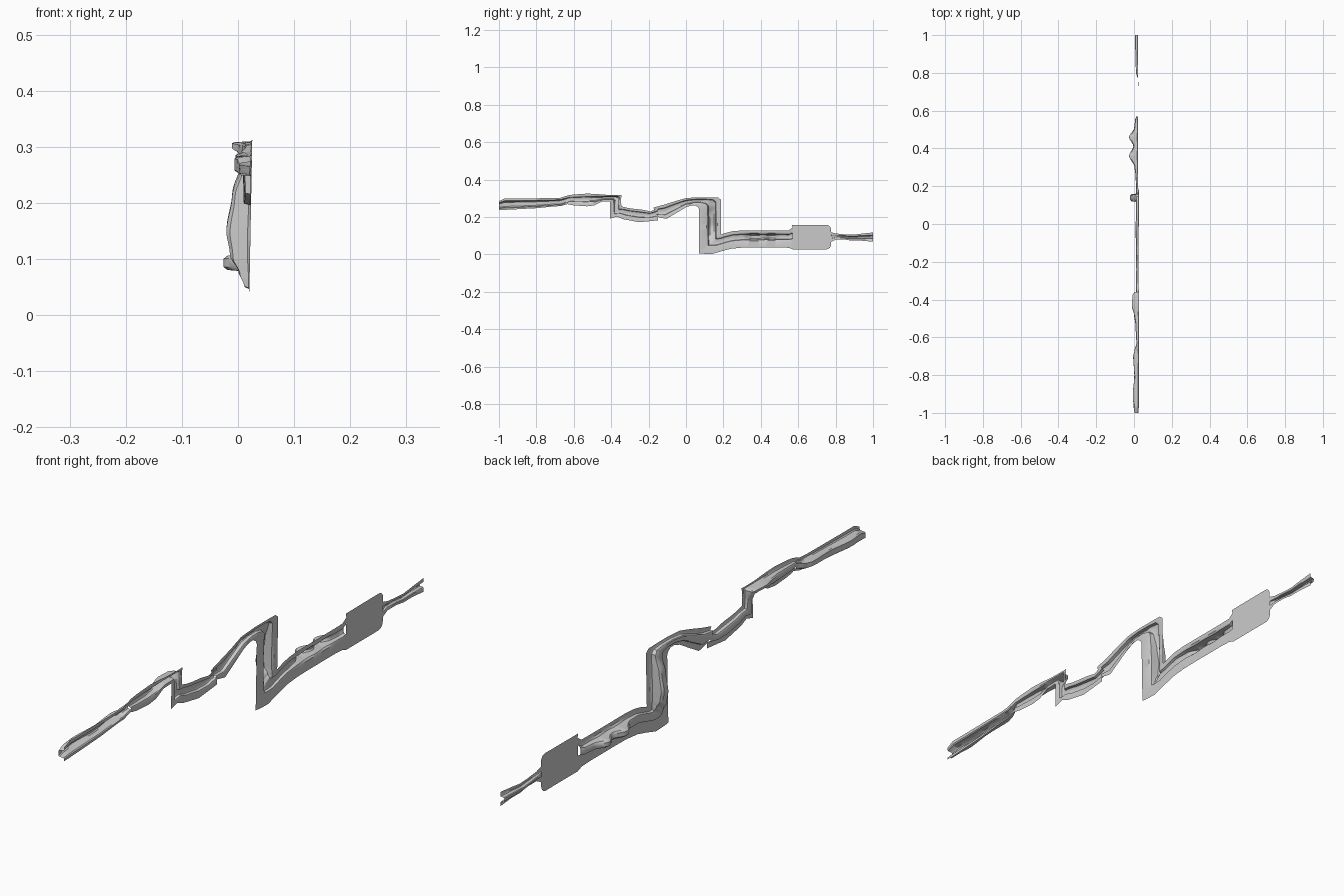
import bpy, math


def sheet_x(z):
    # the flange sheet leans very slightly with height
    return 0.0195 + 0.019 * z


def finish(name, verts, faces):
    me = bpy.data.meshes.new(name)
    me.from_pydata(verts, [], faces)
    me.update()
    ob = bpy.data.objects.new(name, me)
    bpy.context.collection.objects.link(ob)
    bpy.context.view_layer.objects.active = ob
    ob.select_set(True)
    bpy.ops.object.shade_smooth_by_angle(angle=math.radians(35))
    ob.select_set(False)
    return ob


def channel(name, stations, band_start, band_end, steps=6):
    """Loft a flanged channel. Station: upper y, z, lower y, z, channel depth.
    Bands give the channel's place across the strip (0 lower, 1 upper)."""
    rows = []
    for i in range(len(stations) - 1):
        a, b = stations[i], stations[i + 1]
        for k in range(steps + (i == len(stations) - 2)):
            t = k / steps
            s = t * t * (3 - 2 * t)
            row = [p + (q - p) * t for p, q in zip(a[:4], b[:4])]
            rows.append(row + [a[4] + (b[4] - a[4]) * s])
    verts, faces = [], []
    n = 10
    for r, (uy, uz, ly, lz, d) in enumerate(rows):
        t = r / (len(rows) - 1)
        f0, f1 = [p + (q - p) * t for p, q in zip(band_start, band_end)]
        section = [(0, 0), (f0 - .09, 0), (f0 - .03, .12), (f0, .85), (f0 + .06, 1),
                   (f1 - .06, 1), (f1, .85), (f1 + .03, .12), (f1 + .09, 0), (1, 0)]
        for f, h in section:
            y, z = ly + (uy - ly) * f, lz + (uz - lz) * f
            verts.append((sheet_x(z) - d * h, y, z))
        if r:
            for j in range(n - 1):
                p = (r - 1) * n + j
                faces.append((p, p + 1, p + n + 1, p + n))
    return finish(name, verts, faces)


# long thin strip at the front end
channel("front_strip", [
    (-1, .285, -1, .237, .022), (-.97, .299, -.97, .238, .026),
    (-.91, .299, -.91, .241, .031), (-.80, .300, -.80, .247, .023),
    (-.70, .301, -.70, .257, .029), (-.67, .303, -.67, .258, .022),
    (-.63, .316, -.63, .270, .012)], (.25, .72), (.22, .70))

# raised stretch and the small downward jog
channel("upper_jog", [
    (-.63, .316, -.63, .268, .012), (-.60, .320, -.60, .262, .014),
    (-.53, .325, -.53, .257, .018), (-.48, .323, -.49, .262, .024),
    (-.42, .318, -.45, .282, .036), (-.365, .317, -.405, .284, .034),
    (-.345, .318, -.405, .270, .026), (-.348, .285, -.405, .240, .014),
    (-.345, .257, -.405, .192, .012), (-.32, .250, -.37, .202, .012),
    (-.29, .245, -.335, .188, .013), (-.24, .240, -.25, .172, .014),
    (-.19, .230, -.20, .177, .013), (-.15, .245, -.15, .182, .013)],
    (.38, .72), (.40, .78))

# arch rising to the big corner
channel("arch", [
    (-.175, .250, -.15, .200, .012), (-.12, .265, -.105, .190, .014),
    (-.06, .284, -.05, .222, .015), (0, .301, 0, .252, .016),
    (.06, .305, .03, .262, .014), (.13, .305, .05, .262, .014),
    (.172, .304, .065, .252, .015), (.187, .292, .07, .240, .018)],
    (.30, .75), (.42, .73))

# tall drop with a swelling channel
channel("vertical_drop", [
    (.187, .292, .07, .240, .018), (.187, .225, .07, .200, .034),
    (.187, .160, .07, .140, .043), (.187, .135, .07, .080, .036),
    (.187, .118, .07, .035, .020), (.187, .108, .07, .006, .011),
    (.19, .107, .10, .003, .010), (.20, .111, .14, .002, .010),
    (.22, .117, .19, .017, .011), (.25, .124, .24, .030, .012)],
    (.42, .74), (.47, .77))

# lower run with two deep scallops
channel("scalloped_run", [
    (.25, .124, .24, .030, .012), (.30, .128, .30, .036, .018),
    (.362, .128, .362, .037, .047), (.412, .128, .412, .037, .025),
    (.46, .128, .46, .037, .047), (.51, .128, .51, .037, .020),
    (.55, .129, .55, .035, .016), (.57, .143, .57, .028, .010)],
    (.47, .77), (.50, .74))

# flat plate with rounded rear corners
plate = [(.57, .027), (.57, .143), (.567, .157)]
for cz, a0 in ((.133, 90), (.052, 0)):
    for k in range(7):
        a = math.radians(a0 - 15 * k)
        plate.append((.75 + .025 * math.cos(a), cz + .025 * math.sin(a)))
finish("flat_plate", [(sheet_x(z), y, z) for y, z in plate],
       [tuple(range(len(plate)))])

# narrow tail strip at the rear end
channel("tail_strip", [
    (.775, .119, .775, .066, .004), (.80, .112, .80, .079, .010),
    (.85, .107, .85, .079, .013), (.89, .105, .89, .073, .013),
    (.94, .111, .94, .073, .015), (1, .117, 1, .068, .015)],
    (.36, .66), (.36, .66))
